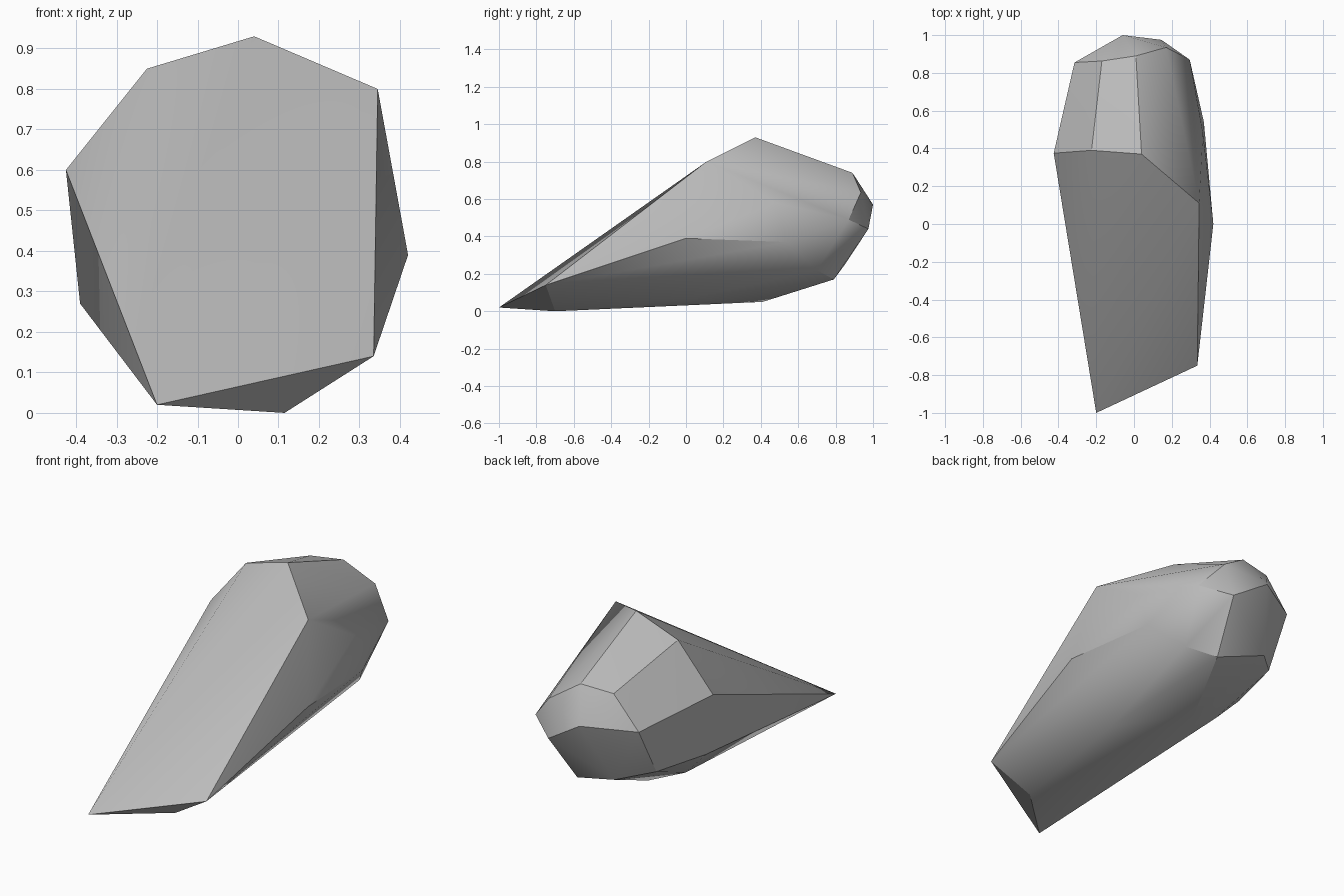
import bpy
import bmesh
import math
from mathutils import Vector

# Remove the default cube
default_cube = bpy.data.objects.get("Cube")
if default_cube:
    bpy.data.objects.remove(default_cube, do_unlink=True)


def make_material(name, colour):
    material = bpy.data.materials.new(name)
    material.use_nodes = True
    material.diffuse_color = colour
    material.node_tree.nodes["Principled BSDF"].inputs["Base Color"].default_value = colour
    return material


def make_hull(name, corner_groups, material):
    """Wrap a convex stone surface around groups of corner points."""
    bm = bmesh.new()
    for group in corner_groups:
        for corner in group:
            bm.verts.new(Vector(corner))
    result = bmesh.ops.convex_hull(bm, input=bm.verts[:])
    unused = [v for v in bm.verts if not v.link_faces]
    bmesh.ops.delete(bm, geom=unused, context="VERTS")
    bmesh.ops.recalc_face_normals(bm, faces=bm.faces[:])
    mesh = bpy.data.meshes.new(name)
    bm.to_mesh(mesh)
    bm.free()
    mesh.materials.append(material)
    stone = bpy.data.objects.new(name, mesh)
    bpy.context.collection.objects.link(stone)
    return stone


# Long sloping front facet, from the pointed tip up to the crest
front_slope = [
    (-.2, -1, .02), (.335, -.75, .14), (.345, .11, .8),
    (.04, .37, .93), (-.225, .39, .85), (-.425, .375, .6),
]

# Blunt rear end
rear_end = [
    (.01, .89, .74), (-.17, .863, .724), (-.315, .855, .55),
    (.17, .935, .635), (-.06, 1, .57), (.145, .975, .44),
    (.295, .87, .49), (.1, .79, .17), (-.165, .85, .25),
]

# Rounded flanks
flanks = [
    (.42, 0, .39), (.37, .54, .37), (.365, .48, .58), (.24, .7, .22),
    (-.39, .38, .27), (-.317, .707, .28),
]

# Underside
underside = [
    (.115, -.7, 0), (-.06, .41, .05), (-.25, .36, .125), (.17, .02, .07),
]

stone_grey = make_material("stone grey", (.5, .5, .5, 1))
rock = make_hull("rock", [front_slope, rear_end, flanks, underside], stone_grey)

# Smooth shading that keeps the strong ridges crisp
bpy.ops.object.select_all(action="DESELECT")
rock.select_set(True)
bpy.context.view_layer.objects.active = rock
bpy.ops.object.shade_smooth_by_angle(angle=math.radians(30))
